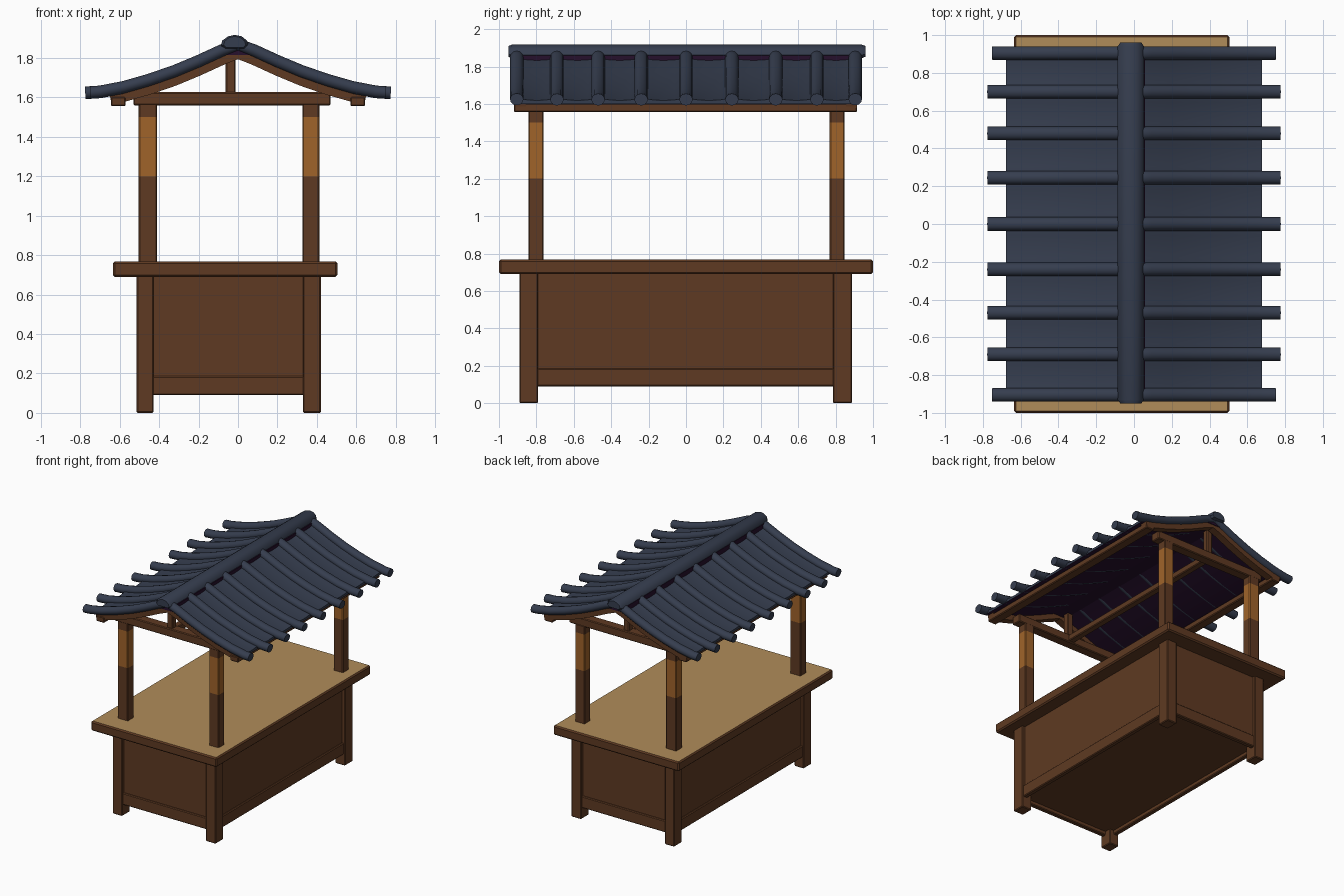
import bpy, bmesh, math

if "Cube" in bpy.data.objects:
    bpy.data.objects.remove(bpy.data.objects["Cube"])

def material(name, rgb):
    m = bpy.data.materials.new(name)
    m.diffuse_color = (*rgb, 1)
    m.use_nodes = True
    m.node_tree.nodes["Principled BSDF"].inputs["Base Color"].default_value = m.diffuse_color
    return m

BROWN = material("brown wood", (0.114, 0.042, 0.016))
ORANGE = material("light orange wood", (0.352, 0.127, 0.023))
TAN = material("tan counter wood", (0.434, 0.262, 0.102))
SLATE = material("slate blue tile", (0.036, 0.047, 0.077))
PURPLE = material("dark purple underside", (0.019, 0.005, 0.025))

def finish(name, bm, mats, rule=None, smooth=False):
    """Turn a bmesh into an object; rule(face) gives the material index."""
    bmesh.ops.recalc_face_normals(bm, faces=bm.faces)
    bm.normal_update()
    for f in bm.faces:
        f.material_index = rule(f) if rule else 0
        f.smooth = smooth
    me = bpy.data.meshes.new(name)
    bm.to_mesh(me)
    bm.free()
    for m in mats:
        me.materials.append(m)
    if smooth:
        me.set_sharp_from_angle(angle=math.radians(40))
    ob = bpy.data.objects.new(name, me)
    bpy.context.collection.objects.link(ob)
    return ob

def box(name, x, y, z, mats=(BROWN,), bevel=0.006, rule=None, cuts=()):
    """Bevelled box from (min, max) ranges, with optional level cuts."""
    bm = bmesh.new()
    bmesh.ops.create_cube(bm, size=1)
    for v in bm.verts:
        v.co = [r[0] + (c + 0.5) * (r[1] - r[0]) for c, r in zip(v.co, (x, y, z))]
    if bevel:
        bmesh.ops.bevel(bm, geom=bm.edges[:], offset=bevel, segments=1, affect='EDGES')
    for h in cuts:
        bmesh.ops.bisect_plane(bm, geom=bm.verts[:] + bm.edges[:] + bm.faces[:],
                               plane_co=(0, 0, h), plane_no=(0, 0, 1))
    return finish(name, bm, mats, rule)

# Roof top line: half profile (x, z), with linear interpolation
HALF = [(0, 1.90), (0.08, 1.87), (0.2, 1.815), (0.32, 1.765),
        (0.45, 1.72), (0.58, 1.683), (0.7, 1.66), (0.78, 1.655)]

def top_z(x):
    x = abs(x)
    for (xa, za), (xb, zb) in zip(HALF, HALF[1:]):
        if x <= xb:
            return za + (zb - za) * (x - xa) / (xb - xa)
    return HALF[-1][1]

def span(end):
    """x stations from one eave to the other."""
    side = [x for x, _ in HALF if 0 < x < end - 0.02] + [end]
    return [-x for x in reversed(side)] + [0] + side

def sweep(name, end, drop, y, ring, mat, smooth):
    """Sweep a cross-section ring (y, normal) along the roof line."""
    bm = bmesh.new()
    xs = span(end)
    pts = [(x, top_z(x) - drop) for x in xs]
    rings = []
    for i, (px, pz) in enumerate(pts):
        a, b = pts[max(i - 1, 0)], pts[min(i + 1, len(pts) - 1)]
        d = math.hypot(b[0] - a[0], b[1] - a[1])
        nx, nz = -(b[1] - a[1]) / d, (b[0] - a[0]) / d
        rings.append([bm.verts.new((px + nx * n, y + s, pz + nz * n)) for s, n in ring])
    k = len(ring)
    for r, q in zip(rings, rings[1:]):
        for j in range(k):
            bm.faces.new((r[j], r[(j + 1) % k], q[(j + 1) % k], q[j]))
    bm.faces.new(rings[0])
    bm.faces.new(rings[-1])
    return finish(name, bm, (mat,), smooth=smooth)

# Counter base: legs, body and bottom rails
LEG_X = {"left": (-0.514, -0.428), "right": (0.33, 0.42)}
LEG_Y = {"front": (-0.89, -0.79), "back": (0.785, 0.888)}
for sx, xr in LEG_X.items():
    for sy, yr in LEG_Y.items():
        box(f"{sy}_{sx}_leg", xr, yr, (0, 0.70))
box("counter_body", (-0.49, 0.395), (-0.865, 0.863), (0.12, 0.70), bevel=0)
for n, yr in (("front", (-0.878, -0.84)), ("back", (0.838, 0.876))):
    box(n + "_bottom_rail", (-0.45, 0.35), yr, (0.09, 0.186))
for n, xr in (("left", (-0.503, -0.465)), ("right", (0.37, 0.408))):
    box(n + "_bottom_rail", xr, (-0.82, 0.82), (0.09, 0.186))

# Counter top: tan upper face, brown edges and underside
box("counter_top", (-0.635, 0.505), (-1, 1), (0.69, 0.768), (BROWN, TAN), 0.01,
    lambda f: int(f.normal.z > 0.9))

# Roof posts with a lighter band
def post_band(f):
    return int(1.2 < f.calc_center_median().z < 1.5)

for sx, xr in {"left": (-0.504, -0.41), "right": (0.327, 0.413)}.items():
    for sy, yr in {"front": (-0.842, -0.762), "back": (0.768, 0.848)}.items():
        box(f"{sy}_{sx}_post", xr, yr, (0.76, 1.57), (BROWN, ORANGE),
            rule=post_band, cuts=(1.2, 1.5))

# Roof frame: tie beams, king posts, centre beam, eave beams, gable rafters
for n, s in (("front", -1), ("back", 1)):
    y = s * 0.805
    box(n + "_tie_beam", (-0.53, 0.47), (y - 0.04, y + 0.04), (1.56, 1.627))
    box(n + "_king_post", (-0.063, -0.013), (y - 0.025, y + 0.025), (1.61, 1.83))
    sweep(n + "_gable_rafter", 0.645, 0.085, s * 0.885,
          [(-0.03, -0.021), (0.03, -0.021), (0.03, 0.021), (-0.03, 0.021)], BROWN, False)
box("centre_beam", (-0.065, -0.01), (-0.8, 0.8), (1.57, 1.62))
for n, s in (("left", -1), ("right", 1)):
    box(n + "_eave_beam", sorted((s * 0.57, s * 0.645)), (-0.92, 0.915), (1.556, 1.602))

# Roof sheet: shallow troughs between ribs, purple underside
RIB_Y = [-0.905, -0.69, -0.47, -0.24, 0, 0.245, 0.48, 0.70, 0.905]
ys = []
for a, b in zip(RIB_Y, RIB_Y[1:]):
    ys += [(a + (b - a) * t / 4, 0.012 * math.sin(math.pi * t / 4)) for t in range(4)]
ys.append((RIB_Y[-1], 0))
bm = bmesh.new()
xs = span(0.677)
layers = []
for low in (0, 1):
    layers.append([[bm.verts.new((x, y, top_z(x) - (0.064 if low else 0.034 + sag)))
                    for y, sag in ys] for x in xs])
under = set()
for low, g in enumerate(layers):
    for i in range(len(xs) - 1):
        for j in range(len(ys) - 1):
            f = bm.faces.new((g[i][j], g[i + 1][j], g[i + 1][j + 1], g[i][j + 1]))
            if low:
                under.add(f)
up, dn = layers
for i in (0, -1):
    for j in range(len(ys) - 1):
        bm.faces.new((up[i][j], up[i][j + 1], dn[i][j + 1], dn[i][j]))
for j in (0, -1):
    for i in range(len(xs) - 1):
        bm.faces.new((up[i][j], up[i + 1][j], dn[i + 1][j], dn[i][j]))
finish("roof_sheet", bm, (SLATE, PURPLE), lambda f: int(f in under), True)

# Round tile ribs
ROUND = [(0.036 * math.cos(t * math.pi / 6), 0.032 * math.sin(t * math.pi / 6))
         for t in range(12)]
for i, y in enumerate(RIB_Y):
    end = 0.75 if i in (0, 8) else 0.775
    sweep(f"tile_rib_{i + 1}", end, 0.032, y, ROUND, SLATE, True)

# Ridge: purple bedding strip and rounded cap
box("ridge_bedding", (-0.088, 0.058), (-0.92, 0.92), (1.815, 1.86), (PURPLE,), 0)
bm = bmesh.new()
CAP = [(-0.07, 1.845), (-0.087, 1.862), (-0.08, 1.888), (-0.05, 1.91), (-0.016, 1.917),
       (0.018, 1.91), (0.046, 1.888), (0.053, 1.862), (0.038, 1.845)]
cx, cz = -0.016, 1.88
rows = []
for y, s in ((-0.95, 0.8), (-0.93, 1), (0.94, 1), (0.96, 0.8)):
    rows.append([bm.verts.new((cx + (x - cx) * s, y, cz + (z - cz) * s)) for x, z in CAP])
for r, q in zip(rows, rows[1:]):
    for j in range(len(CAP)):
        k = (j + 1) % len(CAP)
        bm.faces.new((r[j], r[k], q[k], q[j]))
bm.faces.new(rows[0])
bm.faces.new(rows[-1])
finish("ridge_cap", bm, (SLATE,), smooth=True)
